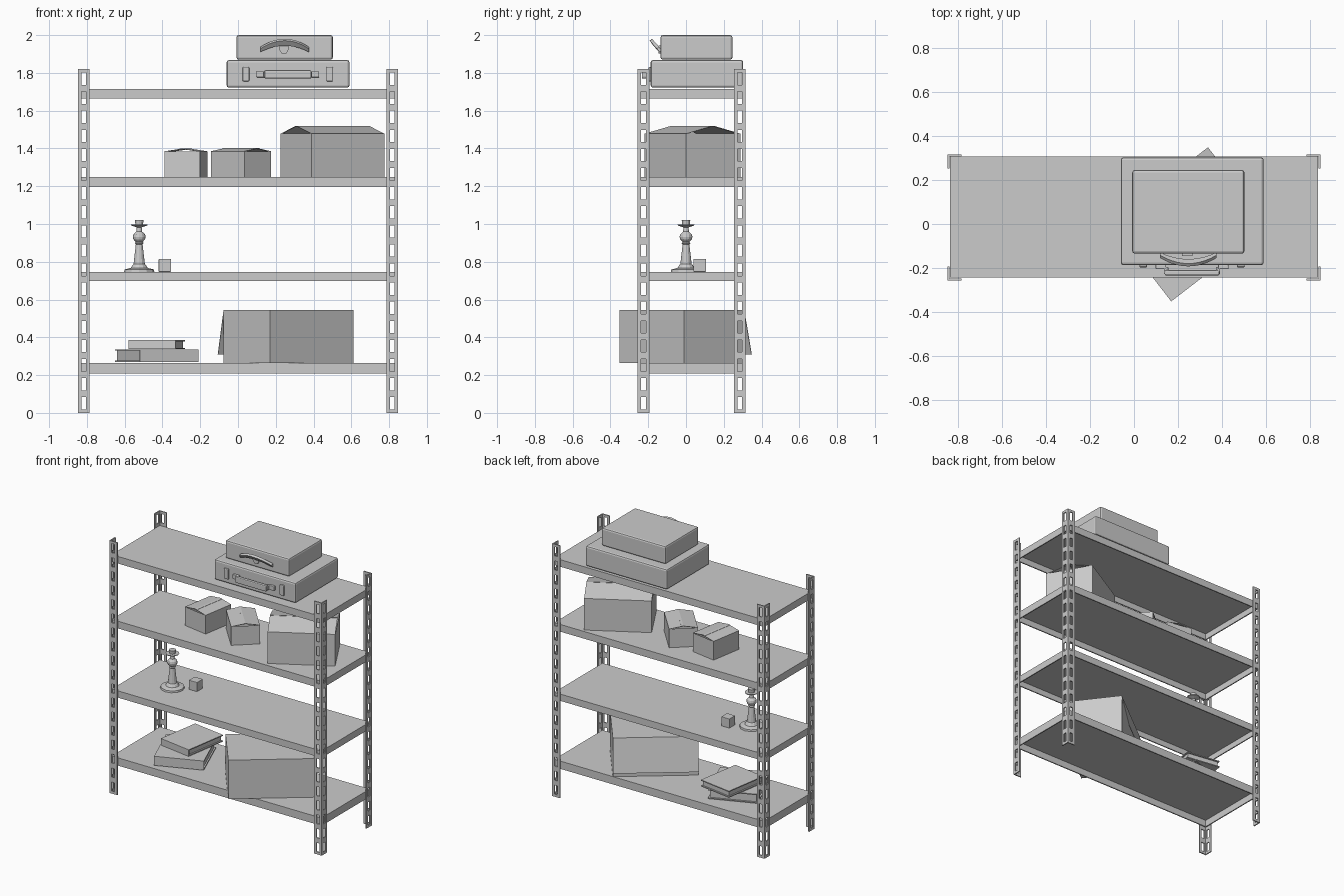
import bpy, bmesh
from math import sin, cos, pi, radians, hypot
from mathutils import Vector

if "Cube" in bpy.data.objects:
    bpy.data.objects.remove(bpy.data.objects["Cube"])


def mesh_obj(name, verts, faces, loc=(0, 0, 0), rot=0):
    me = bpy.data.meshes.new(name)
    me.from_pydata(verts, [], faces)
    me.update()
    ob = bpy.data.objects.new(name, me)
    ob.location = loc
    ob.rotation_euler[2] = radians(rot)
    bpy.context.collection.objects.link(ob)
    return ob


def box(name, lo, hi, bevel=0, loc=(0, 0, 0), rot=0):
    bm = bmesh.new()
    bmesh.ops.create_cube(bm, size=1)
    for v in bm.verts:
        v.co = Vector([(a + b) / 2 + c * (b - a) for a, b, c in zip(lo, hi, v.co)])
    ob = mesh_obj(name, [], [], loc, rot)
    bm.to_mesh(ob.data)
    bm.free()
    if bevel:
        m = ob.modifiers.new("bevel", 'BEVEL')
        m.width, m.segments = bevel, 2
    return ob


def solidify(ob, t):
    m = ob.modifiers.new("thickness", 'SOLIDIFY')
    m.thickness, m.offset, m.use_even_offset = t, -1, True
    return m


# Slotted angle posts: one L-shaped sheet with holes, mirrored to four corners
HX, HY, CY, H, W = 0.847, 0.2855, 0.0295, 1.82, 0.062
A, B, N = 0.019, 0.043, 18
path = [(W, 0), (B, 0), (A, 0), (0, 0), (0, A), (0, B), (0, W)]
levels = [0]
for k in range(N):
    levels += [H / N * (k + 0.18), H / N * (k + 0.82)]
levels.append(H)
verts = [(HX - dx, -HY + dy, z) for z in levels for dx, dy in path]
n = len(path)
faces = []
for r in range(len(levels) - 1):
    for c in range(n - 1):
        if r % 2 == 1 and c in (1, 4):
            continue  # slot
        i = r * n + c
        faces.append((i, i + 1, i + n + 1, i + n))
posts = mesh_obj("corner_posts", verts, faces, (0, CY, 0))
solidify(posts, 0.008)
mir = posts.modifiers.new("mirror", 'MIRROR')
mir.use_axis = (True, True, False)
mir.use_mirror_merge = False

# Shelves: folded trays, open underneath
for k, (z0, z1) in enumerate([(0.208, 0.264), (0.698, 0.747), (1.197, 1.249), (1.665, 1.716)]):
    x, y0, y1 = 0.837, -0.244, 0.306
    ring = [(-x, y0), (x, y0), (x, y1), (-x, y1)]
    shelf = mesh_obj(f"shelf_{k + 1}", [(a, b, z) for z in (z0, z1) for a, b in ring],
                     [(4, 5, 6, 7)] + [(i, (i + 1) % 4, 4 + (i + 1) % 4, 4 + i) for i in range(4)])
    solidify(shelf, 0.008)


# Cartons with slightly lifted top flaps; ridge runs along local x
def carton(name, loc, length, width, height, rise, rot, tape=0):
    x, y, e = length / 2, width / 2, 0.002
    ring = [(-x, -y), (x, -y), (x, y), (-x, y)]
    v = [(a, b, z) for z in (0, height) for a, b in ring]
    v += [(-x, -e, height + rise), (x, -e, height + rise), (x, e, height + rise), (-x, e, height + rise)]
    f = [(3, 2, 1, 0)] + [(i, (i + 1) % 4, 4 + (i + 1) % 4, 4 + i) for i in range(4)]
    f += [(4, 5, 9, 8), (6, 7, 11, 10)]
    ob = mesh_obj(name, v, f, loc, rot)
    solidify(ob, 0.003)
    if tape:
        h = height + rise
        drop = rise * tape / y
        t = mesh_obj(name + "_tape", [(s * x, q, h + 0.002 - (drop if q else 0))
                                      for s in (-1, 1) for q in (-tape, 0, tape)],
                     [(0, 3, 4, 1), (1, 4, 5, 2)], loc, rot)
        solidify(t, 0.002)


carton("large_carton", (0.50, 0.035, 1.25), 0.443, 0.333, 0.228, 0.042, 29.7)
carton("small_carton_left", (-0.276, 0.053, 1.25), 0.237, 0.19, 0.135, 0.014, 80.3, 0.014)
carton("small_carton_right", (0.016, 0.034, 1.25), 0.265, 0.19, 0.135, 0.016, 132, 0.014)

# Big bottom carton with one lid flap hanging down the back
bx, by, bh = 0.28, 0.2015, 0.279
bloc = (0.268, -0.0215, 0.265)
box("bottom_carton", (-bx, -by, 0), (bx, by, bh), 0, bloc, 37.6)
flap = mesh_obj("hanging_flap", [(-bx, by, bh), (bx, by, bh), (bx, by + 0.05, 0.045), (-bx, by + 0.05, 0.045)],
                [(0, 1, 2, 3)], bloc, 37.6)
solidify(flap, 0.003)


# Books: two covers, a spine and an inset page block
def book(name, loc, w, d, h, rot):
    x, y, t = w / 2, d / 2, 0.007
    box(name + "_bottom_cover", (-x, -y, 0), (x, y, t), 0, loc, rot)
    box(name + "_top_cover", (-x, -y, h - t), (x, y, h), 0, loc, rot)
    box(name + "_spine", (-x, -y, t), (x, -y + t, h - t), 0, loc, rot)
    box(name + "_pages", (-x + 0.01, -y + t, t), (x - 0.01, y - 0.01, h - t), 0, loc, rot)


book("lower_book", (-0.431, 0.012, 0.27), 0.334, 0.355, 0.066, 22)
book("upper_book", (-0.43, 0.089, 0.337), 0.253, 0.322, 0.048, -9.1)

# Candlestick: lathed profile
prof = [(0, 0), (0.08, 0), (0.078, 0.012), (0.045, 0.02), (0.036, 0.035), (0.03, 0.04), (0.018, 0.145),
        (0.024, 0.152), (0.018, 0.158), (0.031, 0.172), (0.034, 0.185), (0.031, 0.198), (0.016, 0.212),
        (0.013, 0.235), (0.043, 0.245), (0.045, 0.25), (0.02, 0.25), (0.023, 0.275), (0, 0.275)]
S = 12
verts = [(r * cos(2 * pi * i / S), r * sin(2 * pi * i / S), z) for r, z in prof[1:-1] for i in range(S)]
rows = len(prof) - 2
faces = [(j * S + i, j * S + (i + 1) % S, (j + 1) * S + (i + 1) % S, (j + 1) * S + i)
         for j in range(rows - 1) for i in range(S)]
faces += [tuple(reversed(range(S))), tuple(range((rows - 1) * S, rows * S))]
mesh_obj("candlestick", verts, faces, (-0.523, 0, 0.747))

# Small block beside it
box("small_block", (-0.42, 0.04, 0.747), (-0.355, 0.106, 0.814), 0.002)

# Lower suitcase with latches and straight handle
box("lower_suitcase", (-0.06, -0.187, 1.722), (0.59, 0.303, 1.868), 0.012)
for side in (-1, 1):
    cx = 0.264 + side * 0.222
    box("suitcase_latch", (cx - 0.018, -0.198, 1.755), (cx + 0.018, -0.185, 1.832), 0.006)
    cx = 0.264 + side * 0.142
    box("handle_mount", (cx - 0.024, -0.205, 1.776), (cx + 0.024, -0.185, 1.808), 0.004)
    cx = 0.264 + side * 0.118
    box("handle_arm", (cx - 0.01, -0.228, 1.778), (cx + 0.01, -0.195, 1.806), 0.003)
box("straight_handle", (0.14, -0.234, 1.77), (0.388, -0.21, 1.814), 0.006)

# Upper suitcase with arched handle and lock
box("upper_suitcase", (-0.008, -0.135, 1.87), (0.502, 0.246, 2.0), 0.012)
lock = [(-0.024, 0.018), (-0.024, -0.006), (-0.012, -0.026), (0.012, -0.026), (0.024, -0.006), (0.024, 0.018)]
lock_ob = mesh_obj("lock_plate", [(0.243 + a, -0.145, 1.928 + b) for a, b in lock], [tuple(range(6))])
solidify(lock_ob, 0.014)

M = 10
verts, faces = [], []
for i in range(M + 1):
    s = -1 + 2 * i / M
    q = 1 - s * s
    hw = 0.011 + 0.006 * q
    c = Vector((0.247 + 0.128 * s, -0.142 - 0.034 * q, 1.924 + 0.038 * q))
    up, out = Vector((0, -0.6, 0.8)) * hw, Vector((0, -0.8, -0.6)) * 0.008
    verts += [c + up + out, c + up - out, c - up - out, c - up + out]
for i in range(M):
    faces += [(4 * i + k, 4 * i + (k + 1) % 4, 4 * i + 4 + (k + 1) % 4, 4 * i + 4 + k) for k in range(4)]
faces += [(3, 2, 1, 0), tuple(4 * M + k for k in range(4))]
mesh_obj("arched_handle", verts, faces)

# Consistent outward normals on the closed solids
for ob in bpy.data.objects:
    if ob.name in ("candlestick", "arched_handle"):
        bm = bmesh.new()
        bm.from_mesh(ob.data)
        bmesh.ops.recalc_face_normals(bm, faces=bm.faces)
        bm.to_mesh(ob.data)
        bm.free()
